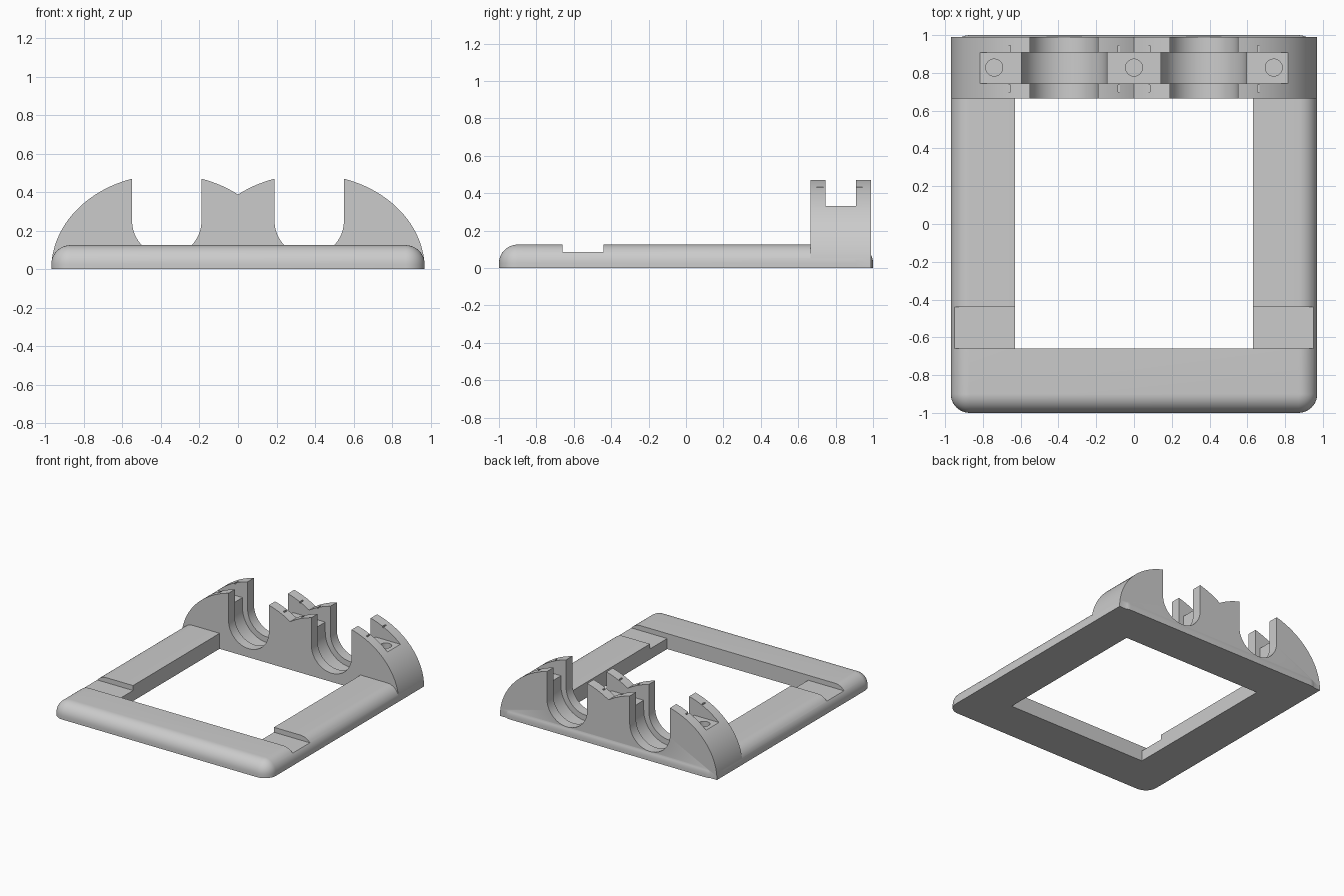
import bpy
import bmesh
from math import acos, cos, pi, sin

if "Cube" in bpy.data.objects:
    bpy.data.objects.remove(bpy.data.objects["Cube"], do_unlink=True)

grey = bpy.data.materials.new("plain grey")
grey.use_nodes = True
grey.diffuse_color = (0.6, 0.6, 0.6, 1)
grey.node_tree.nodes["Principled BSDF"].inputs["Base Color"].default_value = (0.6, 0.6, 0.6, 1)

HALF_X, TOP, ROUND = 0.97, 0.125, 0.1
BLOCK_FRONT, BLOCK_BACK = 0.665, 0.99
SLOT_X, SLOT_Z = 0.37, 0.25


def loft(name, rings):
    """Skin a stack of equal closed rings and cap both ends."""
    bm = bmesh.new()
    loops = [[bm.verts.new(p) for p in ring] for ring in rings]
    n = len(loops[0])
    for a, b in zip(loops, loops[1:]):
        for i in range(n):
            j = (i + 1) % n
            bm.faces.new((a[i], a[j], b[j], b[i]))
    bm.faces.new(loops[0][::-1])
    bm.faces.new(loops[-1])
    bmesh.ops.remove_doubles(bm, verts=bm.verts, dist=0.0001)
    bmesh.ops.recalc_face_normals(bm, faces=bm.faces)
    mesh = bpy.data.meshes.new(name)
    bm.to_mesh(mesh)
    bm.free()
    mesh.materials.append(grey)
    obj = bpy.data.objects.new(name, mesh)
    bpy.context.collection.objects.link(obj)
    return obj


def prism(name, outline, y0, y1):
    return loft(name, [[(x, y, z) for x, z in outline] for y in (y0, y1)])


def box(name, x0, x1, y0, y1, z0, z1):
    return prism(name, [(x0, z0), (x1, z0), (x1, z1), (x0, z1)], y0, y1)


def combine(target, tool, operation):
    """Apply a boolean and discard the tool."""
    tool.hide_render = True
    mod = target.modifiers.new(tool.name, "BOOLEAN")
    mod.operation, mod.object, mod.solver = operation, tool, "EXACT"
    bpy.ops.object.select_all(action="DESELECT")
    bpy.context.view_layer.objects.active = target
    target.select_set(True)
    bpy.ops.object.modifier_apply(modifier=mod.name)
    bpy.data.objects.remove(tool, do_unlink=True)


def rounded_ring(inset, z, steps=10):
    """Rounded rectangle shrunk by an inset."""
    r = ROUND - inset
    ring = []
    for q, (sx, sy) in enumerate([(1, 1), (-1, 1), (-1, -1), (1, -1)]):
        for k in range(steps + 1):
            a = (q + k / steps) * pi / 2
            ring.append((sx * (HALF_X - ROUND) + r * cos(a),
                         sy * (1 - ROUND) + r * sin(a), z))
    return ring


def u_outline(cx, r, steps=32):
    """Round-bottomed slot, open at the top."""
    arc = [(cx + r * cos(pi + pi * k / steps), SLOT_Z + r * sin(pi + pi * k / steps))
           for k in range(steps + 1)]
    return arc + [(cx + r, 0.7), (cx - r, 0.7)]


# Base frame with a rounded upper edge
rings = [rounded_ring(0, 0)]
for k in range(11):
    t = k / 10 * pi / 2
    rings.append(rounded_ring(ROUND * (1 - cos(t)), TOP - ROUND + ROUND * sin(t)))
base = loft("bearing_frame", rings)

# Window and the shallow cross channel
combine(base, box("window", -0.63, 0.63, -0.66, BLOCK_FRONT, -0.1, 0.3), "DIFFERENCE")
combine(base, box("cross_channel", -1.2, 1.2, -0.66, -0.44, 0.085, 0.3), "DIFFERENCE")

# Twin-arched bearing block
end = acos(-SLOT_X / 0.6)
arch = [(SLOT_X + 0.6 * cos(end * k / 40), 0.493 * sin(end * k / 40)) for k in range(41)]
arch[-1] = (0, arch[-1][1])
arch += [(-x, z) for x, z in reversed(arch[:-1])]
combine(base, prism("bearing_block", arch, BLOCK_FRONT, BLOCK_BACK), "UNION")

# Round slots with a wider seat inside each
for side in (-1, 1):
    combine(base, prism("slot", u_outline(side * SLOT_X, 0.18), 0.6, 1.1), "DIFFERENCE")
    combine(base, prism("seat", u_outline(side * SLOT_X, 0.226), 0.745, 0.908), "DIFFERENCE")

# Flat ledge between the front and back walls
combine(base, box("ledge", -1.2, 1.2, 0.745, 0.908, 0.33, 0.7), "DIFFERENCE")

# Screw holes in the ledge
for x in (-0.74, 0, 0.74):
    circle = [(x + 0.045 * cos(k * pi / 16), 0.828 + 0.045 * sin(k * pi / 16)) for k in range(32)]
    hole = loft("screw_hole", [[(px, py, z) for px, py in circle] for z in (0.1, 0.5)])
    combine(base, hole, "DIFFERENCE")

# Tiny nicks on top of the walls
for x in (-0.66, -0.08, 0.08, 0.66):
    for y in (0.717, 0.926):
        combine(base, box("nick", x - 0.005, x + 0.005, y - 0.018, y + 0.018, 0.422, 0.5),
                "DIFFERENCE")

bpy.ops.object.select_all(action="DESELECT")
base.select_set(True)
bpy.context.view_layer.objects.active = base
bpy.ops.object.shade_smooth_by_angle(angle=pi / 6)
